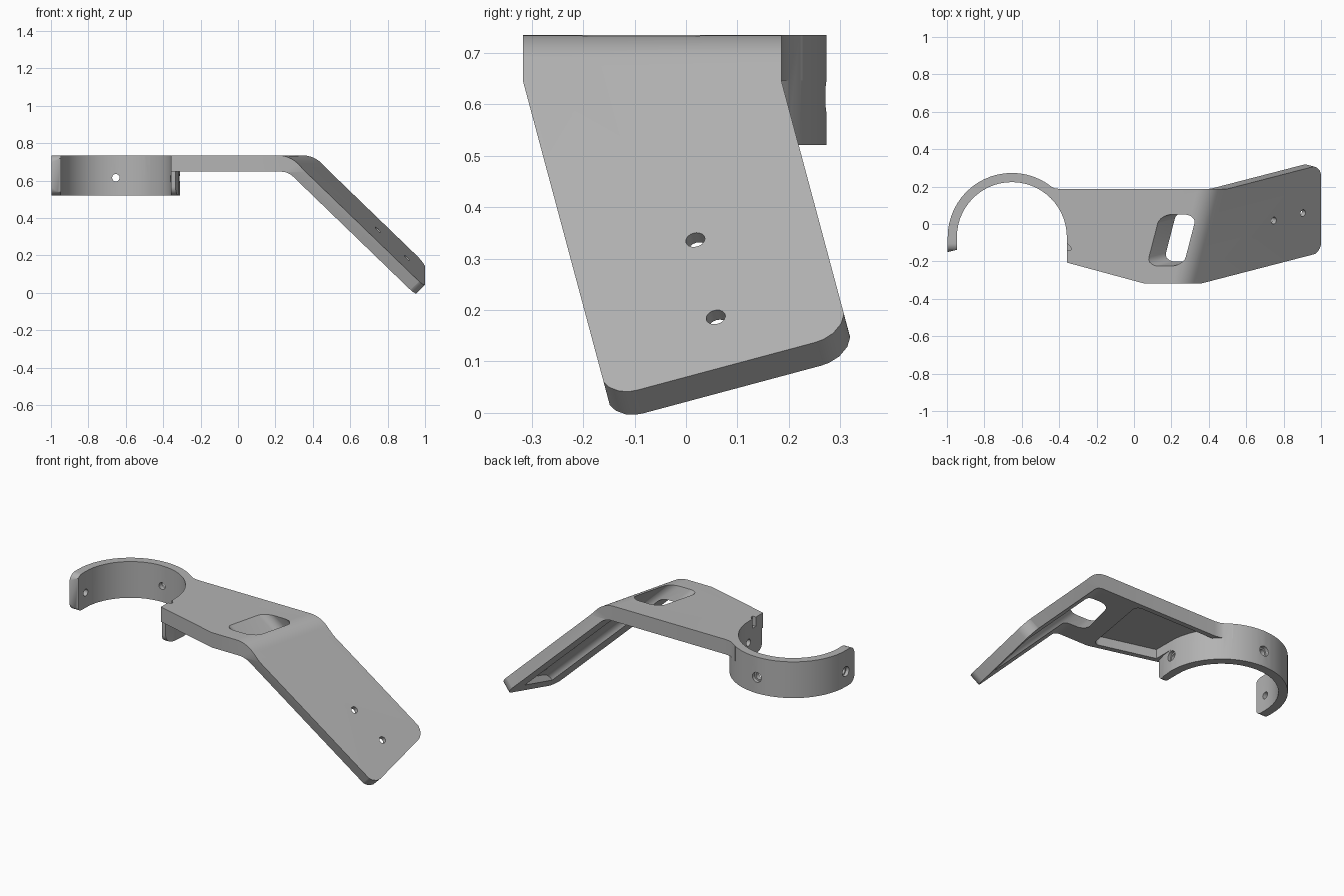
import bpy, bmesh, math
from mathutils import Vector

if "Cube" in bpy.data.objects:
    bpy.data.objects.remove(bpy.data.objects["Cube"], do_unlink=True)

grey = bpy.data.materials.new("plain_grey")
grey.use_nodes = True
colour = (0.45, 0.45, 0.45, 1)
grey.diffuse_color = colour
grey.node_tree.nodes["Principled BSDF"].inputs["Base Color"].default_value = colour

# Frames: each is a pair of axes spanning a cross-section; the third is extruded
X, Y, Z = Vector((1, 0, 0)), Vector((0, 1, 0)), Vector((0, 0, 1))
ACROSS = Vector((0, math.cos(math.radians(15)), math.sin(math.radians(15))))
ALONG = Vector((0.707, 0.183, -0.683)).normalized()
NORMAL = ALONG.cross(ACROSS).normalized()
FALL = Vector((NORMAL.x, NORMAL.y, 0)).normalized()
SLOPE = math.acos(NORMAL.z)


def rounded(points, radius, steps=5):
    """Round the corners of a polygon; radius is one value or one per corner."""
    out = []
    pts = [Vector(p) for p in points]
    for i, p in enumerate(pts):
        r = radius[i] if isinstance(radius, list) else radius
        if r == 0:
            out.append(p)
            continue
        a = (pts[i - 1] - p).normalized()
        b = (pts[(i + 1) % len(pts)] - p).normalized()
        half = a.angle(b) / 2
        centre = p + (a + b).normalized() * r / math.sin(half)
        start = p + a * r / math.tan(half) - centre
        end = p + b * r / math.tan(half) - centre
        for k in range(steps + 1):
            d = start.lerp(end, k / steps).normalized()
            out.append(centre + d * r)
    return out


def prism(name, points, u, v, low, high, origin=Vector()):
    """Extrude a flat polygon lying on axes u and v along their normal."""
    n = u.cross(v)
    bm = bmesh.new()
    base = [bm.verts.new(origin + u * p[0] + v * p[1] + n * low) for p in points]
    face = bm.faces.new(base)
    top = bmesh.ops.extrude_face_region(bm, geom=[face])["geom"]
    moved = [g for g in top if isinstance(g, bmesh.types.BMVert)]
    bmesh.ops.translate(bm, verts=moved, vec=n * (high - low))
    bmesh.ops.recalc_face_normals(bm, faces=bm.faces)
    mesh = bpy.data.meshes.new(name)
    bm.to_mesh(mesh)
    bm.free()
    mesh.materials.append(grey)
    ob = bpy.data.objects.new(name, mesh)
    bpy.context.collection.objects.link(ob)
    return ob


def combine(ob, other, operation):
    mod = ob.modifiers.new(operation.lower(), "BOOLEAN")
    mod.operation, mod.object, mod.solver = operation, other, "EXACT"
    bpy.context.view_layer.objects.active = ob
    bpy.ops.object.modifier_apply(modifier=mod.name)
    bpy.data.objects.remove(other, do_unlink=True)


def drill(ob, origin, u, v, radius, low, high):
    circle = [(radius * math.cos(t * math.tau / 20), radius * math.sin(t * math.tau / 20))
              for t in range(20)]
    combine(ob, prism("drill", circle, u, v, low, high, Vector(origin)), "DIFFERENCE")


TOP, UNDER, RING_LOW = 0.735, 0.647, 0.521
CX, CY, OUTER, INNER = -0.653, -0.07, 0.343, 0.294


def half_circle(radius):
    return [(CX + radius * math.cos(math.pi * k / 28), CY + radius * math.sin(math.pi * k / 28))
            for k in range(29)]


def horseshoe(radius, tail):
    return half_circle(radius) + [(CX - radius, tail), (CX + radius, tail)]


# Bent sheet: flat plate, rounded bend and sloping arm
BEND, START, THICK = 0.145, 0.284, 0.066
top_line = [(START + BEND * math.sin(SLOPE * k / 8), TOP - BEND * (1 - math.cos(SLOPE * k / 8)))
            for k in range(9)]
end_n, end_z = top_line[-1]
drop = math.tan(SLOPE)
low_z = end_z - THICK / math.cos(SLOPE)
corner = end_n - (UNDER - low_z) / drop
profile = [(-1.2, TOP)] + top_line + [(1.3, end_z - drop * (1.3 - end_n)),
                                      (1.3, low_z - drop * (1.3 - end_n))]
profile += [(corner, UNDER), (-1.2, UNDER)]
radii = [0] * (len(profile) - 2) + [0.08, 0]
body = prism("bracket", rounded(profile, radii), FALL, Z, -1.2, 1.2)

# Trim the sides, the front slant and the rounded arm end
lean = math.tan(math.radians(15))
side = [(-0.317, 0.8), (-0.317, 0.645), (-0.317 + lean * 0.9, -0.255),
        (0.186 + lean * 0.9, -0.255), (0.186, 0.645), (0.186, 0.8)]
combine(body, prism("side_trim", side, Y, Z, -2, 2), "INTERSECT")
plan = [(-0.5, -0.168), (0.08, -0.325), (1.5, -0.325), (1.5, 0.6), (-0.5, 0.6)]
combine(body, prism("plan_trim", plan, X, Y, -0.5, 1), "INTERSECT")
tip = [(-2, -1), (0.2, -1), (0.2, -0.141), (0.66, -0.141),
       (0.66, 0.348), (0.2, 0.348), (0.2, 1), (-2, 1)]
tip = rounded(tip, [0, 0, 0, 0.06, 0.07, 0, 0, 0])
combine(body, prism("tip_trim", tip, ALONG, ACROSS, -2, 2), "INTERSECT")

# Pocket under the plate, leaving a narrow rim and the ring wall
pocket = rounded([(-0.42, -0.159), (0.04, -0.283), (0.115, 0.157), (-0.42, 0.157)],
                 [0, 0.03, 0.03, 0])
hollow = prism("pocket", pocket, X, Y, 0.5, 0.7)
combine(hollow, prism("ring_wall", horseshoe(OUTER, -0.4), X, Y, 0.4, 0.8), "DIFFERENCE")
combine(body, hollow, "DIFFERENCE")

# Clamp ring: short tilted end on one side, longer tapered tab on the other
outline = half_circle(OUTER) + [(CX - OUTER, -0.15), (CX - 0.285, -0.136),
                                (CX + 0.285, -0.198), (CX + 0.319, -0.198), (CX + 0.337, -0.135)]
ring = prism("ring", outline, X, Y, RING_LOW, TOP)
trims = []
for tail, low, high in ((-0.15, -2, -0.6), (-0.198, -0.7, 2)):
    shape = rounded([(tail, RING_LOW), (0.5, RING_LOW), (0.5, TOP), (tail, TOP)],
                    [0.045, 0, 0, 0.045])
    trims.append(prism("end_trim", shape, Y, Z, low, high))
combine(trims[0], trims[1], "UNION")
combine(ring, trims[0], "INTERSECT")
combine(body, ring, "UNION")
blend = [(-0.39, 0.186), (-0.425, 0.191), (-0.455, 0.207), (-0.48, 0.227), (-0.5, 0.16), (-0.39, 0.16)]
combine(body, prism("blend", blend, X, Y, UNDER, TOP), "UNION")
combine(body, prism("bore", horseshoe(INNER, -0.5), X, Y, 0.3, 1), "DIFFERENCE")

# Small notch at the inner plate edge
notch = [(-0.4, -0.14), (-0.338, -0.14), (-0.338, -0.125), (-0.352, -0.108), (-0.4, -0.108)]
combine(body, prism("notch", notch, X, Y, 0.68, 0.8), "DIFFERENCE")

# Slanted window that runs on as a channel along the underside of the arm
window = rounded([(-0.027, 0.591), (0.239, 0.591), (0.239, 0.728), (-0.027, 0.728)], 0.045)
combine(body, prism("window", window, ACROSS, NORMAL, -0.75, 0.59), "DIFFERENCE")

# Screw holes in the arm and the ring
for spot in ((0.748, 0.018, 0.337), (0.903, 0.058, 0.186)):
    drill(body, spot, ALONG, ACROSS, 0.019, -0.3, 0.3)
drill(body, (CX, 0, 0.615), Z, X, 0.02, 0.1, 0.5)
drill(body, (CX, 0, 0.615), Z, X, 0.029, 0.252, 0.5)
drill(body, (0, CY, 0.61), Y, Z, 0.02, -1.2, -0.2)
for low, high in ((-1.2, -0.977), (-0.329, -0.2)):
    drill(body, (0, CY, 0.61), Y, Z, 0.029, low, high)

bpy.ops.object.select_all(action="DESELECT")
body.select_set(True)
bpy.context.view_layer.objects.active = body
bpy.ops.object.shade_smooth_by_angle(angle=math.radians(30))
